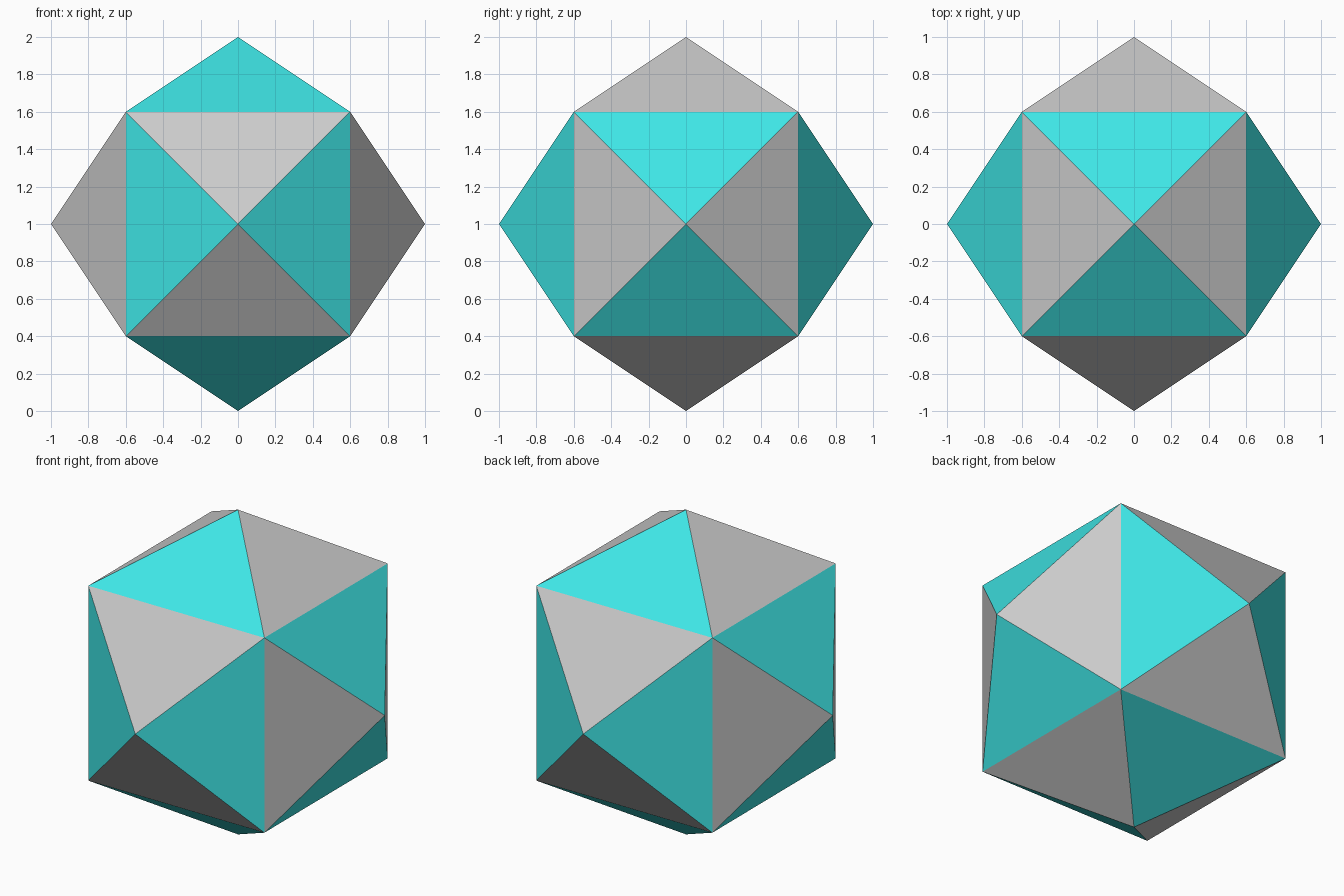
import bpy, bmesh
from mathutils import Vector

if "Cube" in bpy.data.objects:
    bpy.data.objects.remove(bpy.data.objects["Cube"])

CUBE, PEAK = 1.2, 0.4  # cube edge length, pyramid height on each side


def material(name, color):
    mat = bpy.data.materials.new(name)
    mat.diffuse_color = color
    mat.use_nodes = True
    mat.node_tree.nodes["Principled BSDF"].inputs["Base Color"].default_value = mat.diffuse_color
    return mat


def main_axis(v):
    return max(range(3), key=lambda i: abs(v[i]))


# Cube with a low pyramid raised on every side (24 triangles)
bm = bmesh.new()
bmesh.ops.create_cube(bm, size=CUBE)
bmesh.ops.poke(bm, faces=bm.faces[:], offset=PEAK)
bmesh.ops.recalc_face_normals(bm, faces=bm.faces[:])

# Two-colour pattern: each triangle is set by its pyramid axis and its base edge
for face in bm.faces:
    peak = max(face.verts, key=lambda v: max(map(abs, v.co))).co
    base = sum((v.co for v in face.verts), Vector()) - peak
    axis = main_axis(peak)
    base[axis] = 0
    face.material_index = 1 if main_axis(base) == (axis + 2) % 3 else 0
    face.smooth = False

# Stand the lowest point on the ground
bmesh.ops.translate(bm, verts=bm.verts[:], vec=(0, 0, CUBE / 2 + PEAK))

mesh = bpy.data.meshes.new("faceted_ball")
bm.to_mesh(mesh)
bm.free()
mesh.materials.append(material("grey", (0.8, 0.8, 0.8, 1)))
mesh.materials.append(material("teal", (0.05, 0.8, 0.8, 1)))
bpy.context.collection.objects.link(bpy.data.objects.new("faceted_ball", mesh))
